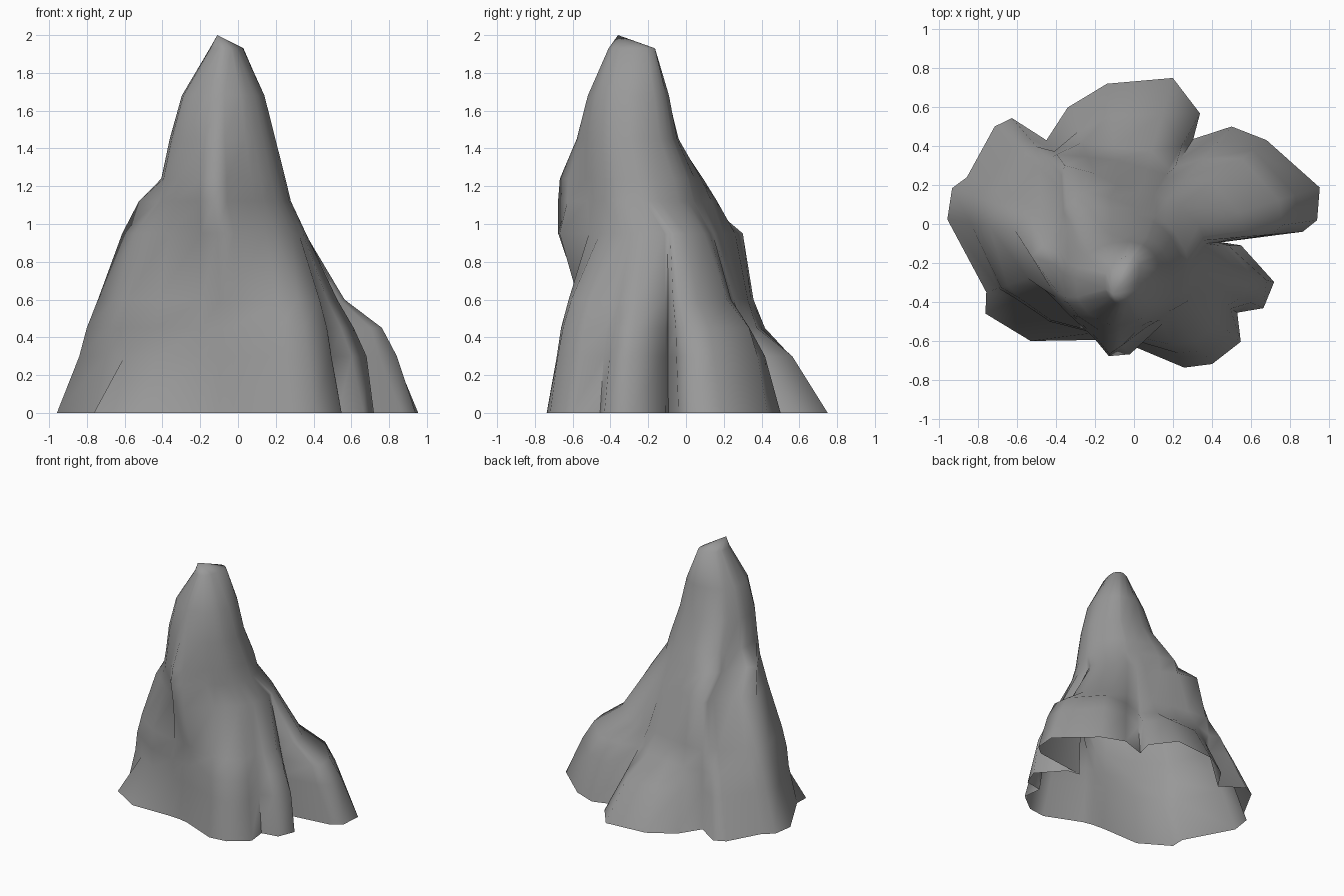
import bpy, bmesh, math

# Buttress spokes: angle, then radius at each of the lower levels
CX, CY = -0.05, -0.12
LEVELS = (0.0, 0.3, 0.6, 0.95)
SPOKES = [
    (17, 1.05, .92, .62, .40), (37, .915, .83, .56, .36),        # right lobe
    (48.4, .83, .72, .48, .33), (57.5, .66, .54, .42, .31),      # valley
    (60.5, .79, .60, .43, .31), (74, .905, .71, .42, .30),       # back lobe
    (96, .845, .68, .45, .32), (112, .775, .64, .50, .41),
    (126, .68, .61, .59, .52), (131, .88, .75, .60, .49),        # back left ridge
    (137, .91, .77, .60, .46), (156, .885, .78, .64, .47),
    (161, .935, .82, .69, .51),
    (171, .92, .80, .70, .57), (198, .745, .68, .63, .52),       # left lobe
    (205.5, .79, .61, .60, .47), (225, .68, .53, .53, .44),
    (252, .50, .46, .45, .46), (264, .485, .46, .44, .56),       # front bulge
    (273, .50, .47, .45, .55),
    (296.5, .69, .63, .56, .44), (307, .75, .70, .61, .42),      # front right lobe
    (321, .77, .70, .62, .43), (330, .67, .63, .56, .43),
    (336.4, .78, .71, .57, .43), (347, .79, .75, .59, .42),      # small right lobe
    (361, .60, .55, .50, .41), (363, .50, .49, .48, .41),        # valley
    (365, .92, .80, .59, .41), (368, 1.0, .90, .62, .41),
]
# Spire rings: z, x range, y range
RINGS = [
    (1.12, -.44, .28, -.56, .09),
    (1.24, -.41, .25, -.56, .05),
    (1.45, -.365, .195, -.55, -.05),
    (1.68, -.30, .135, -.52, -.10),
    (1.93, -.15, .01, -.41, -.19),
]
# Ridges on the spire: angle, width, swell at each ring
RIDGES = [
    (116, 22, (.11, .07, .02, 0, 0)),       # back left
    (171, 13, (.09, 0, 0, 0, 0)),           # left pinnacle
    (264, 12, (.12, .11, .03, 0, 0)),       # front bulge
    (50, 35, (0, .01, .02, .03, .05)),      # summit shoulder
]

bm = bmesh.new()
rows = []


def add_flank(z, radii):
    row = []
    for s, r in zip(SPOKES, radii):
        a = math.radians(s[0])
        row.append(bm.verts.new((CX + r * math.cos(a), CY + r * math.sin(a), z)))
    rows.append(row)


# Lower flanks, with an extra level that rounds off the right lobe
for k, z in enumerate(LEVELS):
    add_flank(z, [s[k + 1] for s in SPOKES])
    if k == 1:
        mid = []
        for s in SPOKES:
            a = s[0] % 360
            swell = .06 if a < 40 and s[2] > .7 else -.05 if 60 < a < 100 else .01
            mid.append((s[2] + s[3]) / 2 + swell)
        add_flank(.45, mid)

# Spire
for k, (z, x0, x1, y0, y1) in enumerate(RINGS):
    row = []
    for s in SPOKES:
        a = math.radians(s[0])
        c, n = math.cos(a), math.sin(a)
        swell = sum(amp[k] * math.exp(-((s[0] % 360 - a0) / w) ** 2) for a0, w, amp in RIDGES)
        row.append(bm.verts.new(((x0 + x1) / 2 + ((x1 - x0) / 2 + swell) * c,
                                 (y0 + y1) / 2 + ((y1 - y0) / 2 + swell) * n, z)))
    rows.append(row)

# Skin, open underneath
count = len(SPOKES)
for lo, hi in zip(rows, rows[1:]):
    for i in range(count):
        j = (i + 1) % count
        bm.faces.new((lo[i], lo[j], hi[j], hi[i]))
apex = bm.verts.new((-.11, -.36, 2.0))
for i in range(count):
    bm.faces.new((rows[-1][i], rows[-1][(i + 1) % count], apex))

bmesh.ops.recalc_face_normals(bm, faces=bm.faces)
mesh = bpy.data.meshes.new("rock_spire")
bm.to_mesh(mesh)
bm.free()
rock = bpy.data.objects.new("rock_spire", mesh)
bpy.context.collection.objects.link(rock)

# Dark stone
stone = bpy.data.materials.new("stone")
stone.diffuse_color = (.32, .32, .32, 1)
mesh.materials.append(stone)

bpy.context.view_layer.objects.active = rock
rock.select_set(True)
bpy.ops.object.shade_smooth_by_angle(angle=math.radians(80))
